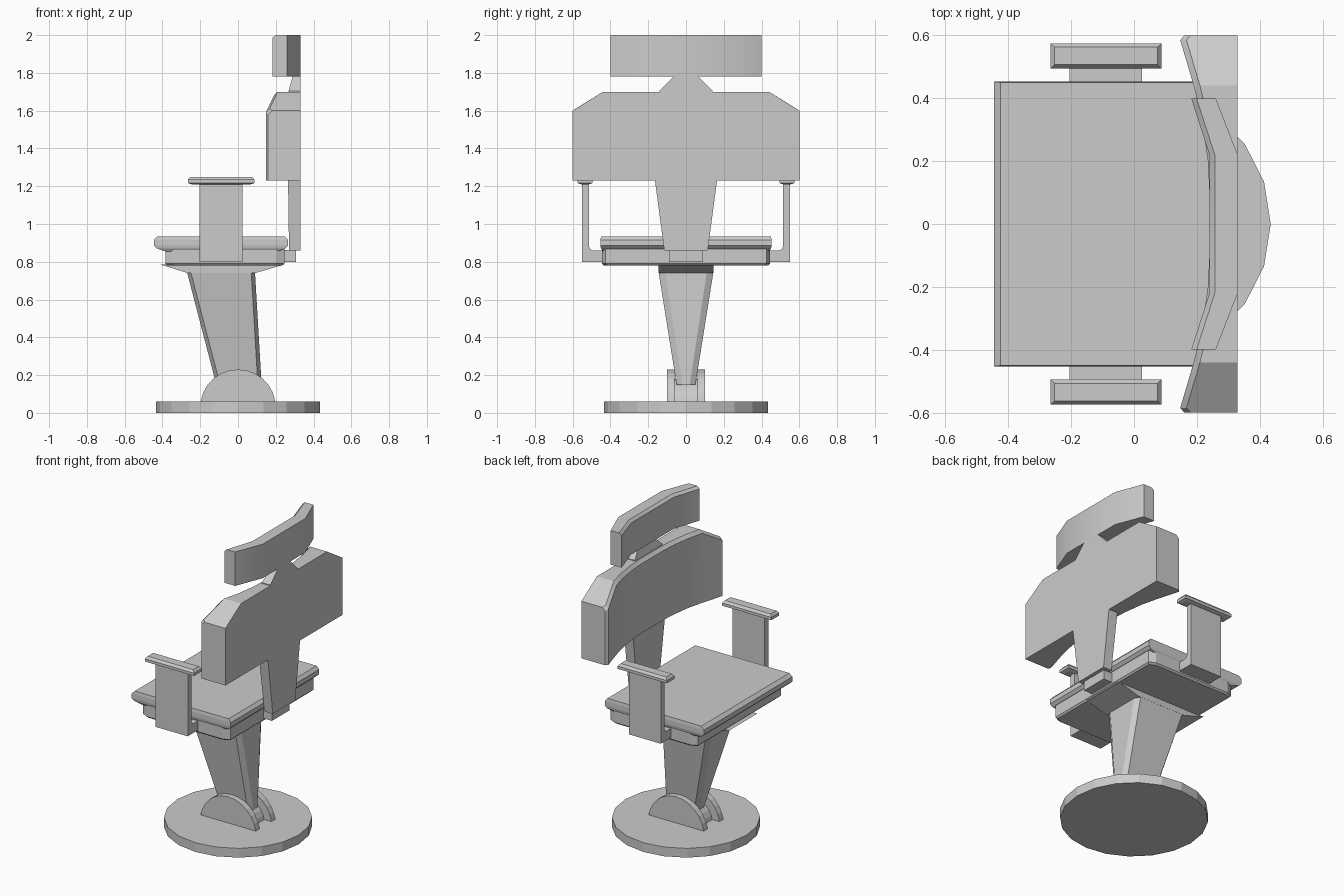
import bpy, bmesh, math

if "Cube" in bpy.data.objects:
    bpy.data.objects.remove(bpy.data.objects["Cube"])


def loft(name, rings, smooth=None):
    """Skin a list of equal-length point rings and cap both ends."""
    bm = bmesh.new()
    vr = [[bm.verts.new(p) for p in r] for r in rings]
    n = len(vr[0])
    for a, b in zip(vr, vr[1:]):
        for i in range(n):
            j = (i + 1) % n
            bm.faces.new((a[i], a[j], b[j], b[i]))
    bm.faces.new(vr[0][::-1])
    bm.faces.new(vr[-1])
    bmesh.ops.recalc_face_normals(bm, faces=bm.faces)
    me = bpy.data.meshes.new(name)
    bm.to_mesh(me)
    bm.free()
    ob = bpy.data.objects.new(name, me)
    bpy.context.collection.objects.link(ob)
    if smooth:
        bpy.ops.object.select_all(action='DESELECT')
        ob.select_set(True)
        bpy.context.view_layer.objects.active = ob
        bpy.ops.object.shade_smooth_by_angle(angle=math.radians(smooth))
    return ob


def rect(x0, x1, y0, y1, z):
    return [(x0, y0, z), (x1, y0, z), (x1, y1, z), (x0, y1, z)]


def octagon(x0, x1, hy, cx, cy, z):
    return [(x0, -hy + cy, z), (x0 + cx, -hy, z), (x1 - cx, -hy, z), (x1, -hy + cy, z),
            (x1, hy - cy, z), (x1 - cx, hy, z), (x0 + cx, hy, z), (x0, hy - cy, z)]


def arc_plate(name, r, y0, y1):
    pts = [(r * math.cos(math.radians(8 + 164 * i / 12)),
            0.03 + r * math.sin(math.radians(8 + 164 * i / 12))) for i in range(13)]
    pts = [(r, 0.05)] + pts[0:] + [(-r, 0.05)]
    return loft(name, [[(x, y, z) for x, z in pts] for y in (y0, y1)])


# Round floor plate and pivot cheeks
loft("base_plate", [[(0.435 * math.cos(math.tau * i / 20), 0.435 * math.sin(math.tau * i / 20), z)
                     for i in range(20)] for z in (0, 0.06)])
arc_plate("pivot_cheek_right", 0.2, -0.1, -0.06)
arc_plate("pivot_cheek_left", 0.2, 0.06, 0.1)
arc_plate("pivot_core", 0.15, -0.06, 0.06)

# Tapered pedestal and flared bracket
loft("pedestal", [octagon(-0.115, 0.125, 0.05, 0.02, 0.03, 0.15),
                  octagon(-0.27, 0.09, 0.145, 0.02, 0.035, 0.745)])
loft("seat_bracket", [rect(-0.265, 0.09, -0.145, 0.145, 0.74),
                      rect(-0.41, 0.245, -0.145, 0.145, 0.785)])

# Seat pan and cushion
loft("seat_pan", [octagon(-0.375, 0.235, 0.435, 0.04, 0.02, 0.78),
                  octagon(-0.385, 0.245, 0.445, 0.04, 0.02, 0.79),
                  octagon(-0.385, 0.245, 0.445, 0.04, 0.02, 0.87)])
loft("seat_cushion", [rect(-0.385, 0.21, -0.44, 0.44, 0.855),
                      rect(-0.43, 0.25, -0.45, 0.45, 0.87),
                      rect(-0.445, 0.265, -0.453, 0.453, 0.885),
                      rect(-0.445, 0.265, -0.453, 0.453, 0.915),
                      rect(-0.425, 0.248, -0.45, 0.45, 0.935)])

# Armrests: bent bracket with a bevelled pad
arm = [(0.44, 0.80), (0.55, 0.80), (0.55, 1.22), (0.513, 1.22), (0.513, 0.88),
       (0.507, 0.866), (0.493, 0.86), (0.44, 0.86)]
for side, s in (("left", 1), ("right", -1)):
    loft("arm_bracket_" + side, [[(x, s * y, z) for y, z in arm] for x in (-0.205, 0.025)])
    pad = [(0.02, 1.21), (0.0, 1.217), (0.0, 1.235), (0.012, 1.25)]
    loft("arm_pad_" + side, [rect(-0.265 + i, 0.087 - i, s * 0.535 - 0.04 + i, s * 0.535 + 0.04 - i, z)
                             for i, z in pad])

# Back support
loft("back_foot", [rect(0.235, 0.307, -0.09, 0.09, z) for z in (0.80, 0.862)])
loft("back_post", [rect(0.27, 0.33, -0.115, 0.115, 0.86),
                   rect(0.265, 0.33, -0.165, 0.165, 1.235)])
loft("neck_bracket", [rect(0.265, 0.33, -0.14, 0.14, 1.69),
                      rect(0.268, 0.33, -0.14, 0.14, 1.705),
                      rect(0.29, 0.33, -0.06, 0.06, 1.785)])

# Backrest: flat rear, concave front, clipped top corners
half = [(0.6, 0.16, 1.60), (0.585, 0.147, 1.61), (0.44, 0.19, 1.70), (0.33, 0.217, 1.70),
        (0.2, 0.235, 1.70), (0.1, 0.24, 1.70)]
stations = half + [(-y, x, z) for y, x, z in reversed(half)]
rings = []
for y, x, z in stations:
    yb = math.copysign(0.6, y) if abs(y) > 0.58 else y
    zb = 1.60 if abs(y) > 0.58 else z
    rings.append([(0.33, yb * (1 if abs(y) != 0.585 else 0.999), 1.23), (0.33, yb * (1 if abs(y) != 0.585 else 0.999), zb),
                  (x + 0.02, y, z), (x, y, z - 0.02), (x, y, 1.23)])
loft("backrest", rings, 25)

# Headrest: bent in three panels with a soft front edge
half = [(0.4, 0.182, 0.26), (0.22, 0.24, 0.33)]
stations = half + [(-y, f, b) for y, f, b in reversed(half)]
loft("headrest", [[(b, y, 1.78), (b, y, 2.0), (f + 0.017, y, 2.0), (f, y, 1.985), (f, y, 1.78)]
                  for y, f, b in stations], 25)
